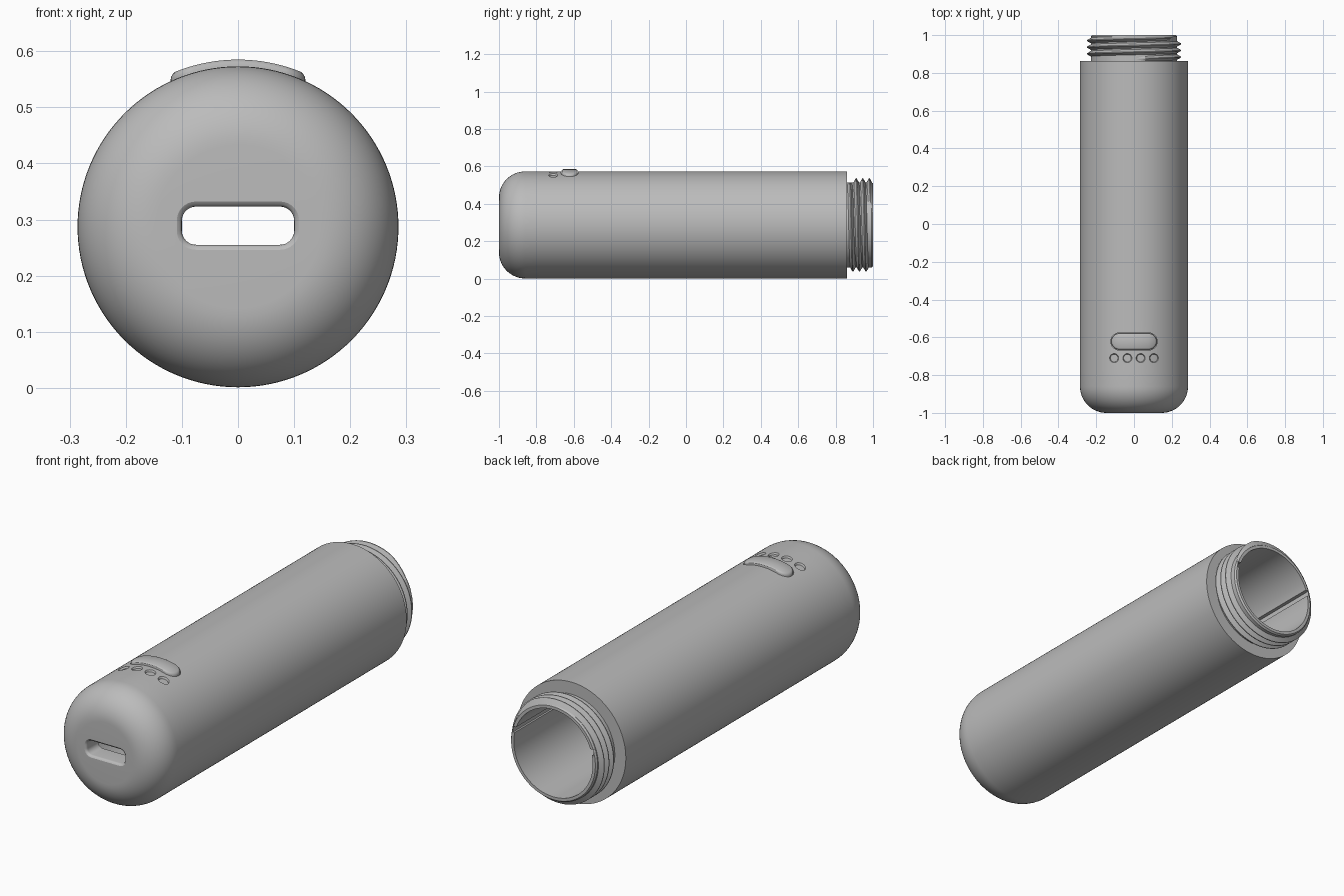
import bpy
import bmesh
from math import sin, cos, pi, sqrt, radians, tau
from mathutils import Vector

cube = bpy.data.objects.get("Cube")
if cube:
    bpy.data.objects.remove(cube, do_unlink=True)

R, ZC = 0.286, 0.287          # body radius and axis height
ROOT, CREST, BORE = 0.228, 0.25, 0.208

grey = bpy.data.materials.new("plain grey")
grey.use_nodes = True
grey.diffuse_color = (0.5, 0.5, 0.5, 1)
grey.node_tree.nodes["Principled BSDF"].inputs["Base Color"].default_value = (0.5, 0.5, 0.5, 1)


def finish(name, bm):
    """Weld, orient and link a mesh as a named object."""
    bmesh.ops.remove_doubles(bm, verts=bm.verts[:], dist=1e-5)
    bmesh.ops.recalc_face_normals(bm, faces=bm.faces[:])
    mesh = bpy.data.meshes.new(name)
    bm.to_mesh(mesh)
    bm.free()
    mesh.materials.append(grey)
    ob = bpy.data.objects.new(name, mesh)
    bpy.context.collection.objects.link(ob)
    return ob


def half_outline(hx, hy, r, arc=8, straight=12):
    """Upper half of a rounded rectangle, from +x to -x."""
    quarter = [(hx - r + r * cos(pi / 2 * i / arc), hy - r + r * sin(pi / 2 * i / arc))
               for i in range(arc + 1)]
    flat = hx - r
    middle = [(flat * (1 - 2 * i / straight), hy) for i in range(1, straight)] if flat > 1e-4 else []
    return quarter + middle + [(-x, y) for x, y in reversed(quarter)]


def rounded_solid(name, hx, hy, r, layers, place):
    """Stack rounded outlines; layers are (grow, height), place maps to space."""
    bm = bmesh.new()
    loops = []
    for grow, h in layers:
        top = half_outline(hx + grow, hy + grow, r + grow)
        ring = top + [(x, -y) for x, y in reversed(top)]
        loops.append([bm.verts.new(place(x, y, h)) for x, y in ring])
    n = len(loops[0])
    for a, b in zip(loops, loops[1:]):
        for i in range(n):
            j = (i + 1) % n
            bm.faces.new((a[i], a[j], b[j], b[i]))
    for ring in (loops[0], loops[-1]):
        for i in range(n // 2 - 1):
            bm.faces.new((ring[i], ring[i + 1], ring[n - 2 - i], ring[n - 1 - i]))
    return finish(name, bm)


def on_body(cx, cy):
    """Placement that wraps a shape over the top of the round body."""
    return lambda x, y, h: (cx + x, cy + y, ZC + sqrt((R + h) ** 2 - (cx + x) ** 2))


def cut(target, cutter):
    cutter.hide_render = True
    mod = target.modifiers.new("cut", "BOOLEAN")
    mod.operation, mod.solver, mod.object = "DIFFERENCE", "EXACT", cutter
    bpy.context.view_layer.objects.active = target
    bpy.ops.object.modifier_apply(modifier=mod.name)
    bpy.data.objects.remove(cutter, do_unlink=True)


# Hollow body with rounded front end and neck, turned about the y axis
fillet = 0.14
profile = [(0, -1)]
profile += [(R - fillet + fillet * sin(pi / 2 * i / 14), -1 + fillet - fillet * cos(pi / 2 * i / 14))
            for i in range(15)]
profile += [(R, -0.78), (R, -0.5), (R, 0.862), (ROOT, 0.862), (ROOT, 0.992),
            (ROOT - 0.006, 1), (BORE, 1), (BORE, -0.91), (0, -0.91)]
bm = bmesh.new()
chain = [bm.verts.new((r, y, ZC)) for r, y in profile]
edges = [bm.edges.new(pair) for pair in zip(chain, chain[1:])]
bmesh.ops.spin(bm, geom=chain + edges, cent=(0, 0, ZC), axis=(0, 1, 0),
               angle=tau, steps=128, use_duplicate=False)
body = finish("body", bm)

# Port slot through the front wall, with a softened outer edge
cut(body, rounded_solid(
    "slot_cutter", 0.1, 0.034, 0.025,
    [(0.009, -1.01), (0.009, -1.0), (0.004, -0.997), (0.001, -0.993), (0, -0.988), (0, -0.85)],
    lambda x, z, y: (x, y, ZC + 0.002 + z)))

# Shallow indicator dots
for i in range(4):
    cut(body, rounded_solid(
        "dot_cutter", 0.024, 0.024, 0.024,
        [(-0.004, -0.008), (-0.003, -0.004), (0, 0), (0, 0.02)],
        on_body(-0.105 + 0.07 * i, -0.71)))

# Narrow gap around the button
cut(body, rounded_solid("gap_cutter", 0.123, 0.0455, 0.0455,
                        [(0, -0.012), (0, 0.03)], on_body(0, -0.622)))

# Board guide grooves along both sides of the bore
for side in (-1, 1):
    bm = bmesh.new()
    bmesh.ops.create_cube(bm, size=1)
    bmesh.ops.scale(bm, vec=(0.06, 1.95, 0.028), verts=bm.verts)
    bmesh.ops.translate(bm, vec=(side * 0.182, 0.085, ZC + 0.058), verts=bm.verts)
    cut(body, finish("groove_cutter", bm))

# Curved pill button
button = rounded_solid(
    "button", 0.12, 0.0425, 0.0425,
    [(0, -0.02), (0, 0.003), (-0.001, 0.007), (-0.004, 0.010), (-0.008, 0.012)],
    on_body(0, -0.622))

# Helical screw thread on the neck, fading out at each end
pitch, turns, per_turn = 0.035, 3.2, 96
steps = int(turns * per_turn)
bm = bmesh.new()
rows = []
for s in range(steps + 1):
    t = s / per_turn
    fade = min(1, t / 0.12, (turns - t) / 0.12)
    crest = ROOT - 0.002 + (CREST - ROOT + 0.002) * fade
    y = 0.875 + pitch * t
    section = [(ROOT - 0.004, -0.0165), (crest, -0.002), (crest, 0.002), (ROOT - 0.004, 0.0165)]
    rows.append([bm.verts.new((r * sin(tau * t), min(y + dy, 0.999), ZC + r * cos(tau * t)))
                 for r, dy in section])
for a, b in zip(rows, rows[1:]):
    for i in range(4):
        j = (i + 1) % 4
        bm.faces.new((a[i], a[j], b[j], b[i]))
bm.faces.new(rows[0])
bm.faces.new(rows[-1])
thread = finish("screw_thread", bm)

# Smooth curved surfaces, keep crisp edges
bpy.ops.object.select_all(action="DESELECT")
for ob in (body, button, thread):
    ob.select_set(True)
bpy.context.view_layer.objects.active = body
bpy.ops.object.shade_smooth_by_angle(angle=radians(30))
